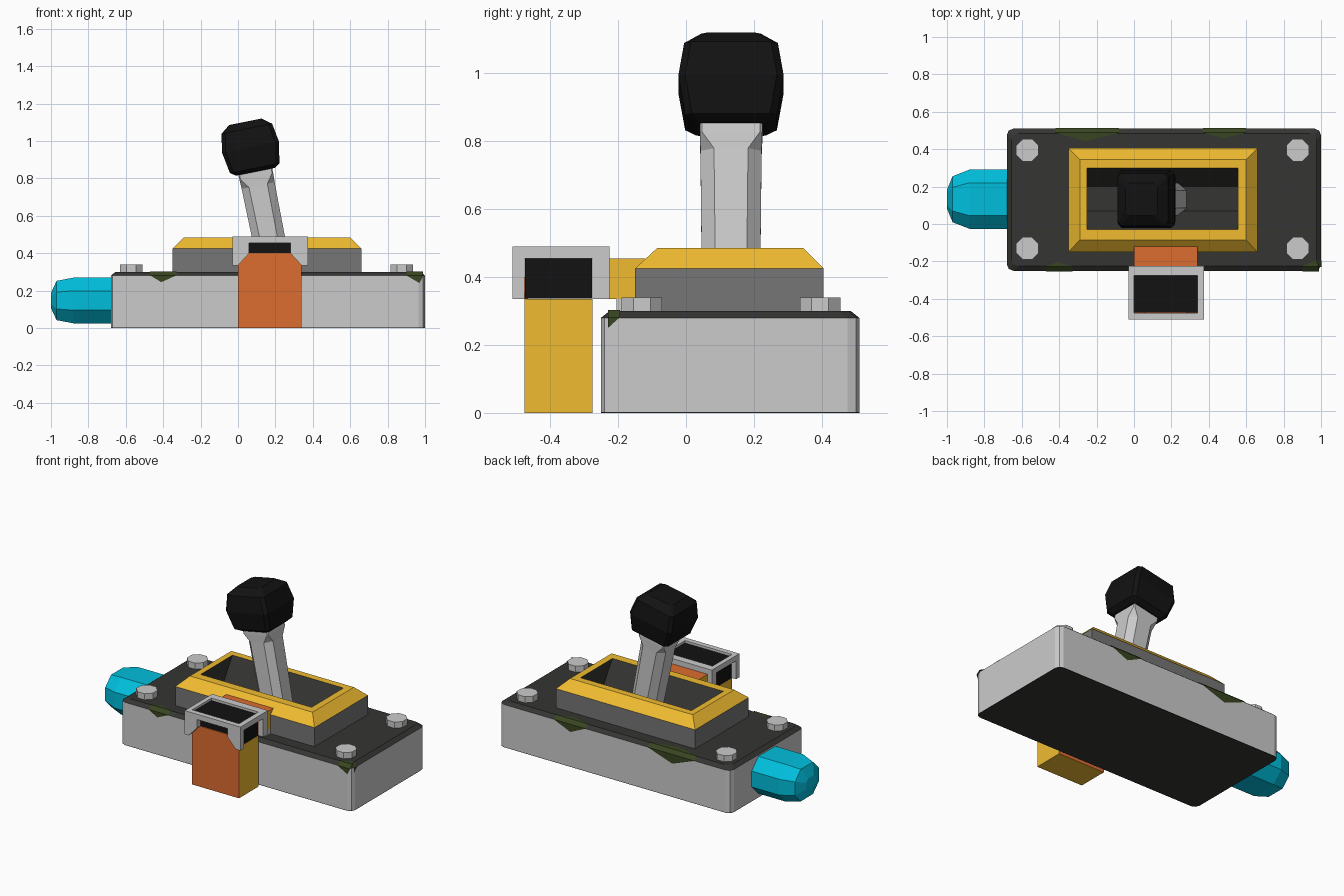
import bpy, math

if "Cube" in bpy.data.objects:
    bpy.data.objects.remove(bpy.data.objects["Cube"])


def mat(name, r, g, b):
    m = bpy.data.materials.new(name)
    m.diffuse_color = (r, g, b, 1)
    m.use_nodes = True
    m.node_tree.nodes["Principled BSDF"].inputs["Base Color"].default_value = m.diffuse_color
    return m


GREY = None
GOLD = mat("gold", 0.87, 0.50, 0.03)
ORANGE = mat("orange", 0.72, 0.15, 0.03)
CYAN = mat("cyan", 0.0, 0.52, 0.72)
DARK = mat("dark_plate", 0.035, 0.035, 0.033)
BLACK = mat("black", 0.006, 0.006, 0.006)
MOSS = mat("green_chips", 0.04, 0.06, 0.015)


def mesh(name, verts, faces, mats=(GREY,), idx=None):
    me = bpy.data.meshes.new(name)
    me.from_pydata(verts, [], faces)
    for m in mats:
        if m:
            me.materials.append(m)
    if idx:
        me.polygons.foreach_set("material_index", idx)
    ob = bpy.data.objects.new(name, me)
    bpy.context.collection.objects.link(ob)
    return ob


def rect(a0, a1, b0, b1, c=0.0):
    """Rectangle outline, with chamfered corners if c is set."""
    if not c:
        return [(a0, b0), (a1, b0), (a1, b1), (a0, b1)]
    return [(a0 + c, b0), (a1 - c, b0), (a1, b0 + c), (a1, b1 - c),
            (a1 - c, b1), (a0 + c, b1), (a0, b1 - c), (a0, b0 + c)]


def sq(h, c):
    return rect(-h, h, -h, h, c)


def loft(name, rings, m=GREY, axis="z"):
    """Skin a list of (height, outline) and cap both ends."""
    n = len(rings[0][1])
    put = {"z": lambda a, b, h: (a, b, h), "x": lambda a, b, h: (h, a, b),
           "y": lambda a, b, h: (a, h, b)}[axis]
    verts = [put(a, b, h) for h, o in rings for a, b in o]
    faces = [[k * n + i, k * n + (i + 1) % n, (k + 1) * n + (i + 1) % n, (k + 1) * n + i]
             for k in range(len(rings) - 1) for i in range(n)]
    faces += [list(range(n))[::-1], list(range(len(verts) - n, len(verts)))]
    if axis == "y":
        faces = [f[::-1] for f in faces]
    return mesh(name, verts, faces, (m,))


def box(name, x0, x1, y0, y1, z0, z1, m=GREY):
    return loft(name, [(z0, rect(x0, x1, y0, y1)), (z1, rect(x0, x1, y0, y1))], m)


# Base: rounded block, dark bevelled top plate, dark underside
X0, X1, Y0, Y1 = -0.68, 1.0, -0.25, 0.51


def rounded(d, r=0.035):
    pts = []
    for cx, cy, a in ((X1, Y0, -90), (X1, Y1, 0), (X0, Y1, 90), (X0, Y0, 180)):
        px = cx - math.copysign(d + r, cx)
        py = cy - math.copysign(d + r, cy)
        for k in range(3):
            t = math.radians(a + 45 * k)
            pts.append((px + r * math.cos(t), py + r * math.sin(t)))
    return pts


loft("base_body", [(0.003, rounded(0)), (0.28, rounded(0))])
loft("base_underside", [(0, rounded(0)), (0.003, rounded(0))], DARK)
loft("base_top_plate", [(0.28, rounded(0)), (0.3, rounded(0.025))], DARK)

# Octagonal corner bolts
for i, bx in enumerate((-0.57, 0.875)):
    for j, by in enumerate((-0.13, 0.395)):
        o = [(bx + 0.065 * math.cos(math.radians(22.5 + 45 * k)),
              by + 0.065 * math.sin(math.radians(22.5 + 45 * k))) for k in range(8)]
        loft(f"bolt_{i}_{j}", [(0.295, o), (0.34, o)])

# Green chips folded over the top edge: left x, right x, middle x, depth on top, depth on side
for i, (a, b, c, top, side, s) in enumerate((
        (-0.42, -0.08, -0.26, 0.07, 0.07, 1), (0.37, 0.60, 0.48, 0.055, 0.06, 1),
        (-0.47, -0.33, -0.41, 0.05, 0.045, -1), (0.90, 0.99, 0.97, 0.06, 0.05, -1))):
    y = (Y1 if s > 0 else Y0) + 0.003 * s
    yi = y - 0.025 * s
    v = [(a, y, 0.281), (b, y, 0.281), (b, yi, 0.303), (a, yi, 0.303),
         (c, y - top * s, 0.303), (c, y, 0.29 - side)]
    f = [[0, 1, 2, 3], [3, 2, 4], [1, 0, 5]]
    mesh(f"green_chip_{i}", v, f if s < 0 else [q[::-1] for q in f], (MOSS,))
mesh("green_chip_side", [(1.003, -0.23, 0.281), (1.003, -0.195, 0.281), (1.003, -0.23, 0.25),
                         (0.978, -0.195, 0.303), (0.978, -0.23, 0.303)],
     [[0, 2, 1], [0, 1, 3, 4]], (MOSS,))

# Collar: grey wall, gold sloped rim, dark trough
rings = [(0.295, rect(-0.35, 0.66, -0.15, 0.405)), (0.425, rect(-0.35, 0.66, -0.15, 0.405)),
         (0.485, rect(-0.29, 0.60, -0.085, 0.345)), (0.485, rect(-0.25, 0.555, -0.03, 0.30)),
         (0.33, rect(-0.25, 0.555, 0.07, 0.20))]
collar = loft("collar", rings)
for m in (mat("grey", 0.18, 0.18, 0.18), GOLD, DARK):
    collar.data.materials.append(m)
for p in collar.data.polygons:
    p.material_index = (0, 1, 1, 2, 0, 2)[min(p.index // 4, 3) if p.index < 16 else p.index - 12]

# Leaning lever with square head and rounded block knob
lever = loft("lever", [(-0.03, sq(0.085, 0.04)), (0.44, sq(0.09, 0.04)),
                       (0.49, sq(0.092, 0.006)), (0.55, sq(0.092, 0.006))])
knob = loft("lever_knob", [(0.515, sq(0.105, 0.015)), (0.535, sq(0.135, 0.02)),
                           (0.65, sq(0.155, 0.02)), (0.75, sq(0.138, 0.02)),
                           (0.788, sq(0.088, 0.02))], BLACK)
for ob in (lever, knob):
    ob.location = (0.194, 0.1325, 0.33)
    ob.rotation_euler = (0, math.radians(-11.3), 0)

# Cyan plug on the left end
cy, cz = 0.1325, 0.147


def plug(hy, hz, c):
    return rect(cy - hy, cy + hy, cz - hz, cz + hz, c)


loft("side_plug", [(-1.0, plug(0.05, 0.04, 0.02)), (-0.97, plug(0.123, 0.105, 0.06)),
                   (-0.88, plug(0.158, 0.122, 0.07)), (-0.67, plug(0.158, 0.122, 0.07))],
     CYAN, "x")

# Conduit: gold sides, orange front and top
for ob in (box("conduit_drop", 0, 0.34, -0.475, -0.275, 0, 0.335, GOLD),
           box("conduit_arm", 0, 0.34, -0.275, -0.12, 0.335, 0.455, GOLD)):
    ob.data.materials.append(ORANGE)
    for p in ob.data.polygons:
        p.material_index = int(abs(p.normal.x) < 0.5 and p.normal.z > -0.5)
box("conduit_support", 0, 0.34, -0.205, -0.15, 0.295, 0.335)
flap = [(0, 0.335), (0.34, 0.335), (0.28, 0.40), (0.06, 0.40)]
loft("conduit_front_flap", [(-0.48, flap), (-0.465, flap)], ORANGE, "y")

# Elbow cage: arched front plate, top rim, rear posts, black core
arch = [(-0.03, 0.335), (0, 0.335), (0.06, 0.40), (0.06, 0.455), (0.28, 0.455), (0.28, 0.40),
        (0.34, 0.335), (0.375, 0.335), (0.375, 0.49), (-0.03, 0.49)]
loft("cage_front", [(-0.51, arch), (-0.475, arch)], GREY, "y")
for side, (a, b) in {"left": (-0.03, 0.0), "right": (0.34, 0.375)}.items():
    box(f"cage_rail_{side}", a, b, -0.475, -0.275, 0.455, 0.49)
    box(f"cage_post_{side}", a, b, -0.275, -0.225, 0.335, 0.49)
box("cage_rear_bar", 0, 0.34, -0.275, -0.225, 0.455, 0.49)
box("elbow_core", 0.0, 0.34, -0.474, -0.276, 0.336, 0.475, BLACK)
